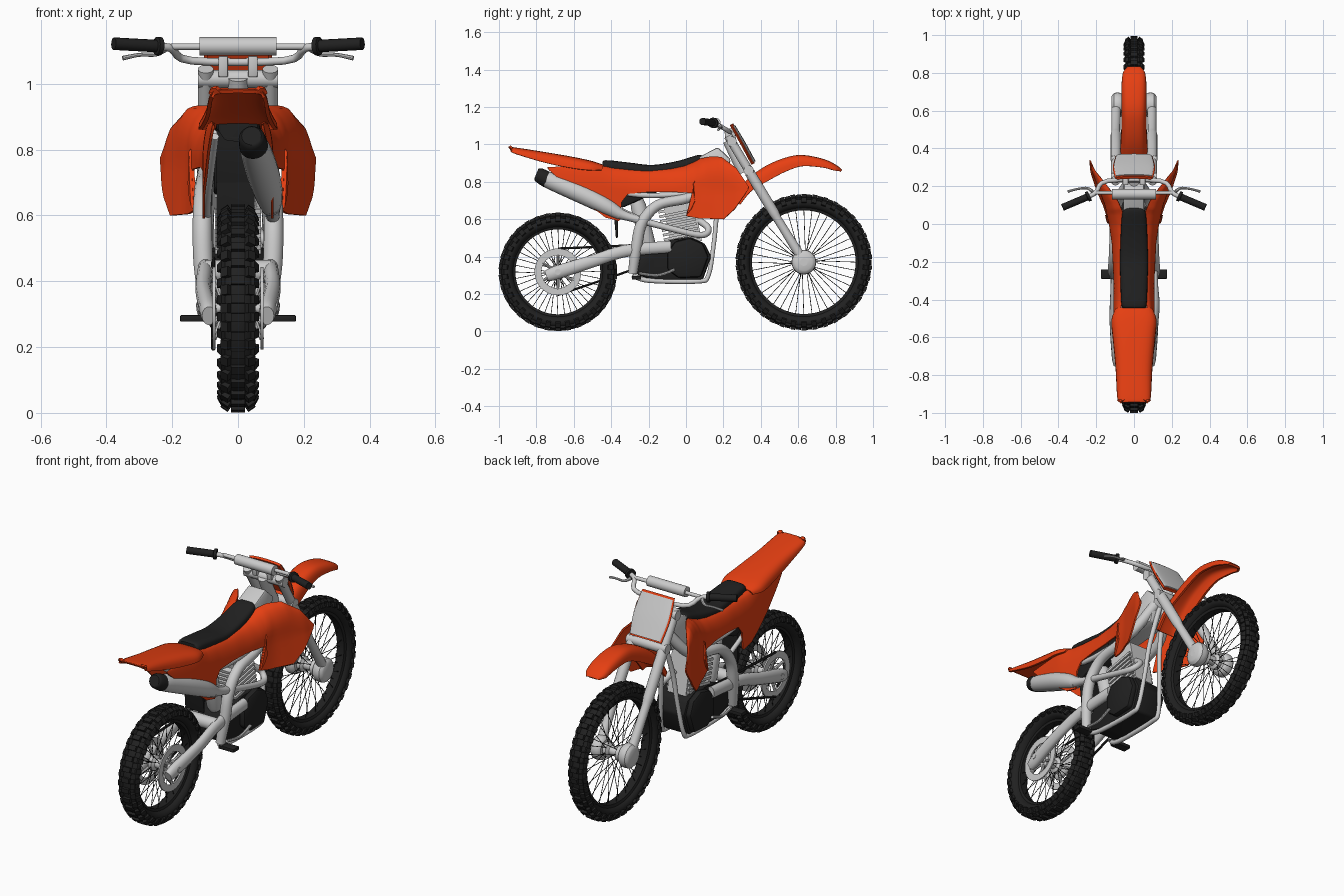
import bpy, bmesh, math
from mathutils import Vector, Matrix

if "Cube" in bpy.data.objects:
    bpy.data.objects.remove(bpy.data.objects["Cube"])

def material(name, c):
    m = bpy.data.materials.new(name)
    m.diffuse_color = (*c, 1)
    m.use_nodes = True
    m.node_tree.nodes["Principled BSDF"].inputs["Base Color"].default_value = m.diffuse_color
    return m
ORANGE = material("orange_plastic", (0.8, 0.05, 0.006))
BLACK = material("black_rubber", (0.015, 0.015, 0.015))

def finish(bm, name, mat=None, mirror=False, angle=35):
    bmesh.ops.recalc_face_normals(bm, faces=bm.faces[:])
    me = bpy.data.meshes.new(name)
    bm.to_mesh(me)
    bm.free()
    me.shade_smooth()
    me.set_sharp_from_angle(angle=math.radians(angle))
    if mat:
        me.materials.append(mat)
    ob = bpy.data.objects.new(name, me)
    bpy.context.collection.objects.link(ob)
    if mirror:
        ob.modifiers.new("mirror", 'MIRROR').use_mirror_merge = False
    return ob

def interp(tab, v):
    if v <= tab[0][0]: return tab[0][1]
    for (a, p), (b, q) in zip(tab, tab[1:]):
        if v <= b: return p + (q - p) * (v - a) / (b - a)
    return tab[-1][1]

def spline(pts, n):
    out = []
    for i in range(len(pts) - 1):
        a, b, c, d = pts[max(i-1, 0)], pts[i], pts[i+1], pts[min(i+2, len(pts)-1)]
        for k in range(n):
            t = k / n
            out.append(tuple(0.5 * (2*q + (r-p)*t + (2*p-5*q+4*r-s)*t*t + (3*q-p-3*r+s)*t**3)
                             for p, q, r, s in zip(a, b, c, d)))
    return out + [tuple(pts[-1])]

def skin(bm, rings, loop=False):
    vs = [[bm.verts.new(p) for p in r] for r in rings]
    n = len(vs[0])
    for i in range(len(vs) if loop else len(vs) - 1):
        a, b = vs[i], vs[(i + 1) % len(vs)]
        for j in range(n):
            k = (j + 1) % n
            bm.faces.new((a[j], a[k], b[k], b[j]))
    if not loop:
        bm.faces.new(vs[0]); bm.faces.new(vs[-1])

def tube(name, pts, mat=None, n=6, sides=14, mirror=False, flat=1, bm=None):
    """pts are (x, y, z, radius); flat scales the section sideways"""
    path = spline(pts, n)
    P = [Vector(p[:3]) for p in path]
    own = bm is None
    bm = bm or bmesh.new()
    rings, u = [], None
    for i, p in enumerate(P):
        t = (P[min(i+1, len(P)-1)] - P[max(i-1, 0)]).normalized()
        u = u or (Vector((1, 0, 0)) if abs(t.x) < 0.9 else Vector((0, 0, 1)))
        u = (u - t * u.dot(t)).normalized()
        w, r = t.cross(u), path[i][3]
        A = [2 * math.pi * j / sides for j in range(sides)]
        rings.append([p + u * r * flat * math.cos(a) + w * r * math.sin(a) for a in A])
    skin(bm, rings)
    if own: return finish(bm, name, mat, mirror)

def lathe(name, prof, cy, cz, mat=None, segs=64):
    """closed profile of (x, radius) spun about the wheel axis"""
    bm = bmesh.new()
    A = [2 * math.pi * i / segs for i in range(segs)]
    skin(bm, [[(x, cy + r * math.sin(a), cz + r * math.cos(a)) for x, r in prof] for a in A], loop=True)
    return finish(bm, name, mat)

def prism(name, outline, x0, x1, mat=None, bevel=0.012, mirror=False):
    bm = bmesh.new()
    skin(bm, [[(x, y, z) for y, z in outline] for x in (x0, x1)])
    bmesh.ops.bevel(bm, geom=bm.edges[:], offset=bevel, segments=2, affect='EDGES', profile=0.5)
    return finish(bm, name, mat, mirror)

def sheet(name, rings, mat, thick, mirror=False):
    """grid of points given thickness on its inner side"""
    G = [[Vector(p) for p in r] for r in rings]
    m, n = len(G), len(G[0])
    full = []
    for i, r in enumerate(G):
        back = []
        for j, p in enumerate(r):
            along = G[min(i+1, m-1)][j] - G[max(i-1, 0)][j]
            back.append(p + along.cross(r[min(j+1, n-1)] - r[max(j-1, 0)]).normalized() * thick)
        full.append(r + back[::-1])
    bm = bmesh.new()
    skin(bm, full)
    return finish(bm, name, mat, mirror, 50)

def shell(name, rows, mat, thick=0.012, power=3, n=6):
    """arched sheet; rows are (y, z, half width, edge drop)"""
    U = [k / 8 for k in range(-8, 9)]
    R = spline(rows, n)
    rings = []
    for i, (y, z, w, d) in enumerate(R):
        a, b = R[max(i-1, 0)], R[min(i+1, len(R)-1)]
        t = Vector((b[0]-a[0], b[1]-a[1])).normalized()
        rings.append([(w * math.sin(u * math.pi / 2), y + t.y * d * abs(u)**power, z - t.x * d * abs(u)**power) for u in U])
    return sheet(name, rings, mat, thick)

# wheels: tyre, knobs, rim, spokes, hub
def wheel(name, cy, cz, R, hw, count, inner):
    mid, rad = (R - 0.012 + inner) / 2, (R - 0.012 - inner) / 2
    sec = [2 * math.pi * i / 20 for i in range(20)]
    lathe(name + "_tyre", [(hw * 0.9 * math.cos(a), mid + rad * math.sin(a)) for a in sec], cy, cz, BLACK, 72)
    bm = bmesh.new()
    def knob(a, x, r, tilt, s):
        bmesh.ops.create_cube(bm, size=1, matrix=Matrix.Translation((0, cy, cz)) @ Matrix.Rotation(a, 4, 'X')
            @ Matrix.Translation((x, 0, r)) @ Matrix.Rotation(tilt, 4, 'Y') @ Matrix.Diagonal((*s, 1)))
    pitch = 2 * math.pi / count
    for i in range(count):
        knob(i * pitch, 0, R - 0.012, 0, (hw * 0.75, 0.026, 0.024))
        for s in (-1, 1):
            knob((i + 0.5) * pitch, s * hw * 0.6, R - 0.02, s * 0.6, (hw * 0.45, 0.03, 0.026))
            knob(i * pitch, s * hw * 0.83, R - 0.036, s * 1.1, (hw * 0.5, 0.026, 0.02))
    finish(bm, name + "_tyre_knobs", BLACK)
    lathe(name + "_rim", [(-.028, inner + .012), (-.022, inner - .008), (.022, inner - .008), (.028, inner + .012)], cy, cz, BLACK)
    bm = bmesh.new()
    for i in range(40):
        a = 2 * math.pi * i / 40
        s, b = (1 if i % 2 else -1), a + (0.25 if i % 4 < 2 else -0.25)
        tube("", [(s * .032, cy + .035 * math.sin(b), cz + .035 * math.cos(b), .0018),
                  (s * .008, cy + inner * math.sin(a), cz + inner * math.cos(a), .0018)], n=1, sides=5, bm=bm)
    finish(bm, name + "_spokes", BLACK)
    lathe(name + "_hub", [(-.05, .005), (-.05, .04), (-.03, .042), (-.02, .025), (.02, .025), (.03, .042), (.05, .04), (.05, .005)], cy, cz)
wheel("front_wheel", .63, .37, .365, .05, 38, .285)
wheel("rear_wheel", -.685, .318, .317, .058, 34, .235)

# rear brake disc and sprocket with carrier arms, axles, chain
for s, nm in ((1, "brake_disc"), (-1, "sprocket")):
    x = s * .073
    lathe(nm, [(x - .004, .088), (x + .004, .088), (x + .004, .125), (x - .004, .125)], -.685, .318)
    bm = bmesh.new()
    for i in range(6):
        a = i * math.pi / 3
        tube("", [(s * .05, -.685 + .03 * math.sin(a), .318 + .03 * math.cos(a), .009),
                  (x, -.685 + .095 * math.sin(a), .318 + .095 * math.cos(a), .007)], n=1, sides=8, bm=bm)
    finish(bm, nm + "_carrier")
tube("rear_axle", [(-.12, -.685, .318, .016), (.12, -.685, .318, .016)], n=1)
tube("front_axle", [(-.12, .63, .37, .02), (.12, .63, .37, .02)], n=1)
for nm, zs in (("chain", (.443, .455, .47)), ("chain_lower", (.195, .29, .39))):
    tube(nm, [(-.075, y, z, .007) for y, z in zip((-.685, -.4, -.12), zs)], BLACK, sides=6)

# front fork, feet and clamps
tube("fork_tube", [(.098, .225, 1.045, .024), (.098, .42, .72, .024)], n=1, mirror=True)
tube("fork_lower", [(.096, .34, .85, .028), (.096, .47, .635, .028), (.096, .49, .60, .023), (.094, .62, .39, .026)], n=2, mirror=True)
tube("fork_foot", [(.055, .63, .37, .05), (.07, .63, .37, .064), (.105, .63, .37, .064), (.12, .63, .37, .045)], n=2, sides=24, mirror=True)
for nm, y, z in (("upper_clamp", .245, 1.015), ("lower_clamp", .335, .86)):
    tube(nm, [(-.122, y, z, .027), (.122, y, z, .027)], n=1)
tube("steering_stem", [(0, .225, 1.02, .03), (0, .31, .85, .035)], n=1)

# handlebar with pad, grips, levers
bar = [(.36, .095, 1.122), (.23, .15, 1.113), (.2, .17, 1.105), (.14, .228, 1.07)]
tube("handlebar", [(*p, .012) for p in bar] + [(-x, y, z, .012) for x, y, z in bar[::-1]], n=4)
tube("crossbar", [(-.205, .165, 1.113, .01), (.205, .165, 1.113, .01)], n=1)
tube("crossbar_pad", [(-.117, .158, 1.114, .028), (.117, .158, 1.114, .028)], n=1, sides=20)
tube("grip", [(.378, .088, 1.122, .019), (.25, .142, 1.115, .019), (.248, .143, 1.115, .028), (.235, .149, 1.114, .028)], BLACK, n=1, mirror=True)
tube("lever", [(.22, .172, 1.107, .01), (.25, .19, 1.09, .007), (.3, .185, 1.088, .006), (.35, .172, 1.078, .007)], mirror=True, sides=8)
prism("bar_clamp", [(.21, 1.02), (.27, 1.02), (.255, 1.085), (.205, 1.085)], .03, .06, None, .005, True)

# number plate, orange backing and pale face
shell("number_plate_back", [(.252, 1.112, .1, .012), (.31, 1.01, .112, .012), (.368, .9, .098, .012)], ORANGE, .014, 2)
shell("number_plate_face", [(.262, 1.104, .096, .01), (.319, 1.008, .106, .01), (.372, .91, .094, .01)], None, .006, 2)

# fenders and seat
shell("front_fender", [(.25, .70, .075, .045), (.31, .795, .075, .06), (.41, .875, .07, .075), (.52, .925, .066, .07),
      (.62, .943, .066, .06), (.74, .92, .066, .045), (.81, .885, .06, .03), (.835, .862, .04, .012)], ORANGE)
shell("rear_fender", [(-.945, .982, .07, .012), (-.92, .984, .088, .03), (-.75, .958, .098, .055), (-.6, .932, .112, .06),
      (-.5, .91, .12, .05), (-.44, .89, .1, .03)], ORANGE)
bm = bmesh.new()
rings = []
for y, z, w in spline([(-.445, .895, .05), (-.43, .915, .066), (-.3, .902, .072), (-.18, .89, .074), (-.05, .91, .07), (.06, .942, .062), (.085, .94, .045)], 5):
    rings.append([(w * math.copysign(abs(math.cos(a))**.6, math.cos(a)), y,
                   z - .035 + .035 * math.copysign(abs(math.sin(a))**.6, math.sin(a))) for a in [math.pi * k / 12 for k in range(24)]])
skin(bm, rings)
finish(bm, "seat", BLACK)

# side panel and radiator shroud in one curved sheet: columns from top edge (y, z) to bottom edge (y, z)
COLS = [(-.74, .878, -.735, .866), (-.6, .885, -.58, .722), (-.46, .885, -.43, .608), (-.4, .878, -.36, .59), (-.385, .876, -.35, .6),
        (-.36, .873, -.345, .69), (-.3, .867, -.31, .735), (-.2, .862, -.2, .745), (-.08, .872, -.07, .745), (-.01, .886, .03, .74),
        (.03, .902, .05, .7), (.06, .915, .03, .655), (.08, .925, .0, .617), (.13, .935, .06, .605), (.19, .933, .2, .6), (.27, .872, .26, .655), (.335, .775, .33, .755)]
WIDE = [(-.74, .085), (-.5, .108), (-.3, .108), (-.1, .118), (0, .133), (.1, .155), (.2, .192), (.28, .225), (.34, .24)]
INNER = [(-.74, .075), (-.5, .085), (-.4, .06), (.05, .055), (.12, .085), (.2, .14), (.28, .205), (.34, .24)]
TOP = [c[:2] for c in COLS]
rings = []
cols = [tuple(p + (q - p) * k / 4 for p, q in zip(a, b)) for a, b in zip(COLS, COLS[1:]) for k in range(4)] + [COLS[-1]]
for y0, z0, y1, z1 in cols:
    ring = []
    for k in range(15):
        s = (k / 14) ** 1.4
        y, z = y0 + (y1 - y0) * s, z0 + (z1 - z0) * s
        t = min(max((interp(TOP, y) - z) / .12, 0), 1)
        a, b = interp(INNER, y), interp(WIDE, y)
        ring.append((a + (b - a) * math.sqrt(1 - (1 - t)**2) + max(0, .75 - z) * .1 * min(max(y / .15, 0), 1), y, z))
    rings.append(ring)
sheet("side_panel", rings, ORANGE, .008, True)

# tank, airbox, mud flap
prism("tank", [(.03, .91), (.17, .985), (.24, .92), (.2, .78), (-.05, .76), (-.1, .84)], -.055, .055)
prism("airbox", [(-.42, .86), (-.12, .84), (-.12, .76), (-.34, .66), (-.38, .68)], -.075, .075, BLACK)
prism("mud_flap", [(-.44, .86), (-.39, .7), (-.375, .5), (-.365, .5), (-.36, .7), (-.4, .86)], -.065, .05, BLACK, .003)

# frame spars, cradle, subframe, swingarm, shock
tube("frame_spar", [(.03, .21, .88, .03), (.085, .12, .76, .028), (.1, .0, .71, .027), (.105, -.15, .675, .028), (.108, -.235, .58, .03),
                    (.105, -.265, .45, .03), (.09, -.285, .31, .025)], mirror=True)
tube("cradle", [(.085, -.285, .3, .013), (.075, -.2, .272, .013), (.07, .06, .268, .013), (.068, .12, .3, .012), (.05, .15, .48, .012),
                (.035, .17, .65, .013), (.015, .23, .86, .014)], mirror=True)
tube("frame_top_rail", [(.09, .03, .735, .014), (.09, -.3, .735, .014), (.075, -.6, .85, .012)], mirror=True)
tube("subframe_strut", [(.095, -.24, .6, .013), (.09, -.4, .68, .012), (.07, -.62, .84, .012)], mirror=True)
tube("swingarm", [(.088, -.745, .295, .03), (.092, -.69, .315, .037), (.105, -.5, .375, .034), (.1, -.32, .43, .033), (.095, -.08, .452, .033)],
     mirror=True, flat=.72)
tube("swingarm_brace", [(-.1, -.33, .43, .035), (.1, -.33, .43, .035)], n=1)
tube("shock", [(0, -.2, .44, .03), (0, -.205, .47, .042), (0, -.255, .67, .042), (0, -.27, .73, .03)], n=1)

# engine: crankcase, covers, finned cylinder
prism("crankcase", [(-.28, .37), (-.26, .3), (-.16, .272), (.09, .275), (.135, .4), (.1, .47), (.02, .505), (-.08, .49), (-.23, .44)], -.082, .082, BLACK)
prism("engine_cover", [(-.1, .42), (-.1, .33), (-.04, .285), (.08, .29), (.12, .4), (.09, .47), (.02, .5), (-.06, .48)], .07, .112, BLACK, .015, True)
bm = bmesh.new()
for i in range(8):
    bmesh.ops.create_cube(bm, size=1, matrix=Matrix.Translation((0, -.04, .48)) @ Matrix.Rotation(.2, 4, 'X')
        @ Matrix.Translation((0, .02, .025 * i)) @ Matrix.Diagonal((.14 if i < 7 else .11, .19, .014, 1)))
bmesh.ops.create_cube(bm, size=1, matrix=Matrix.Translation((0, -.02, .585)) @ Matrix.Rotation(.2, 4, 'X') @ Matrix.Diagonal((.115, .165, .24, 1)))
finish(bm, "cylinder_fins")

# exhaust: header, silencer, dark tip
tube("exhaust_header", [(.03, .06, .6, .02), (.06, .12, .55, .017), (.1, .08, .515, .017), (.107, -.1, .555, .017), (.105, -.3, .61, .022), (.1, -.37, .635, .033)])
tube("silencer", [(.1, -.35, .625, .03), (.092, -.43, .67, .044), (.075, -.55, .73, .05), (.054, -.7, .795, .047), (.047, -.75, .815, .042)], n=4, sides=20)
tube("silencer_tip", [(.048, -.74, .81, .044), (.042, -.785, .835, .04), (.041, -.8, .842, .03)], BLACK, n=2, sides=20)

# footpegs and pedals
prism("footpeg", [(-.29, .277), (-.24, .277), (-.24, .297), (-.29, .297)], .08, .176, BLACK, .004, True)
tube("pedal", [(.105, -.25, .31, .008), (.115, -.15, .3, .008), (.12, -.06, .33, .008)], mirror=True, sides=8)
